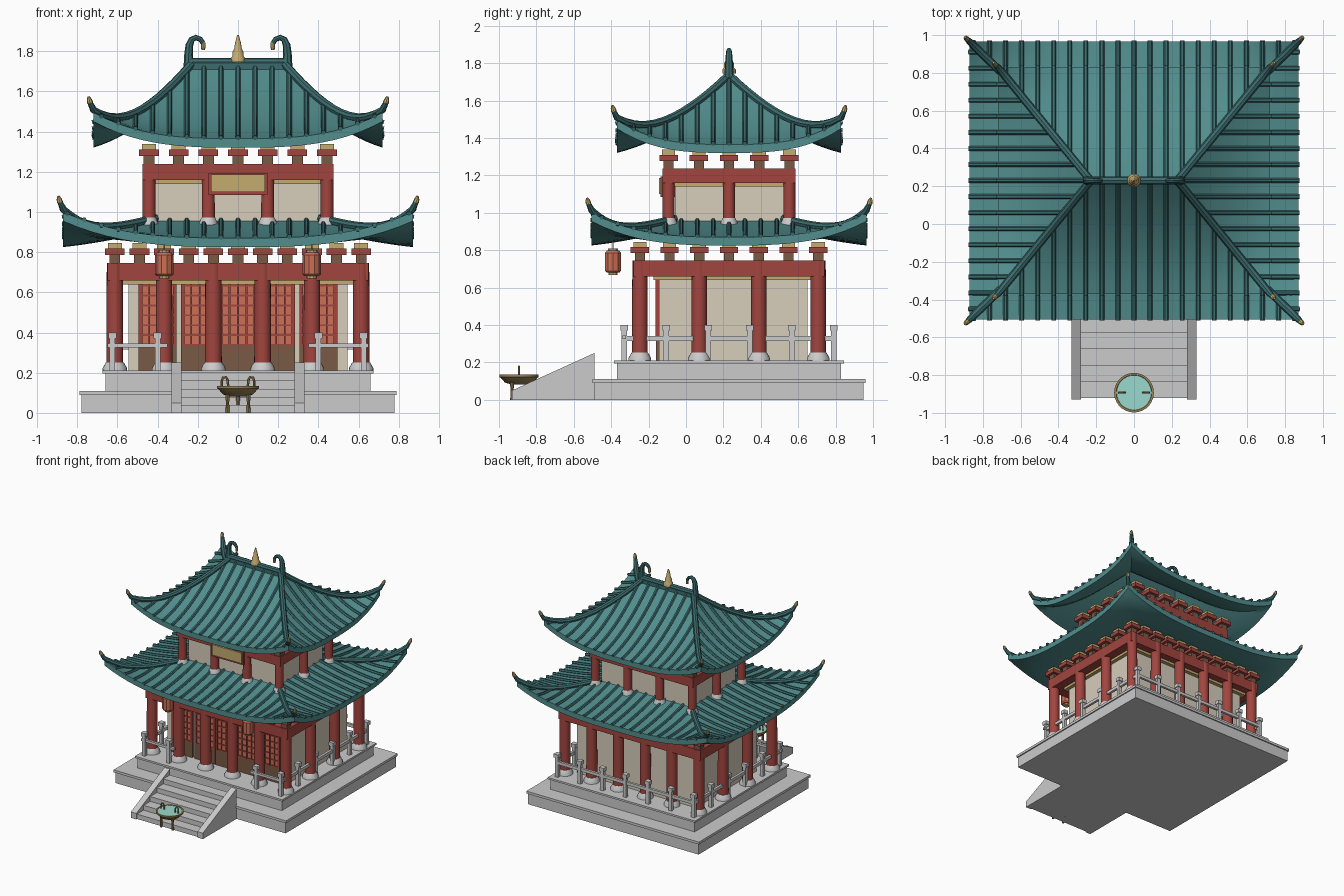
import bpy, bmesh, math
from mathutils import Vector, Matrix

if "Cube" in bpy.data.objects:
    bpy.data.objects.remove(bpy.data.objects["Cube"])

CY = 0.23  # building centre in y
COL = dict(teal=(.085, .27, .27), dark=(.045, .15, .155), red=(.36, .06, .05), cream=(.68, .61, .5),
           gold=(.56, .41, .16), orange=(.6, .16, .09), brown=(.19, .1, .06), bronze=(.32, .22, .09),
           water=(.32, .7, .62))


def finish(bm, name, color=None, smooth=False, oy=CY):
    bmesh.ops.recalc_face_normals(bm, faces=bm.faces)
    me = bpy.data.meshes.new(name)
    bm.to_mesh(me)
    bm.free()
    if smooth:
        me.polygons.foreach_set("use_smooth", [True] * len(me.polygons))
        me.set_sharp_from_angle(angle=math.radians(40))
    ob = bpy.data.objects.new(name, me)
    ob.location.y = oy
    bpy.context.collection.objects.link(ob)
    if color:
        mat = bpy.data.materials.get(color) or bpy.data.materials.new(color)
        mat.diffuse_color = (*COL[color], 1)
        mat.use_nodes = True
        mat.node_tree.nodes["Principled BSDF"].inputs["Base Color"].default_value = mat.diffuse_color
        me.materials.append(mat)
    return ob


def box(bm, x0, x1, y0, y1, z0, z1):
    m = Matrix.Translation(((x0 + x1) / 2, (y0 + y1) / 2, (z0 + z1) / 2)) @ Matrix.Diagonal((x1 - x0, y1 - y0, z1 - z0, 1))
    bmesh.ops.create_cube(bm, size=1, matrix=m)


def slab(bm, hx, hy, z0, z1, x=0, y=0):
    box(bm, x - hx, x + hx, y - hy, y + hy, z0, z1)


def lathe(bm, profile, x=0, y=0, n=20):
    rings = [[bm.verts.new((x + r * math.cos(i * math.tau / n), y + r * math.sin(i * math.tau / n), z))
              for i in range(n)] for r, z in profile]
    skin(bm, rings, n)


def skin(bm, rings, n):
    for a, b in zip(rings, rings[1:]):
        for i in range(n):
            bm.faces.new((a[i], a[(i + 1) % n], b[(i + 1) % n], b[i]))
    bm.faces.new(rings[0][::-1])
    bm.faces.new(rings[-1])


def tube(bm, pts, radii, n=6, ref=(0, 0, 1)):
    pts = [Vector(p) for p in pts]
    if not isinstance(radii, (list, tuple)):
        radii = [radii] * len(pts)
    rings = []
    for i, p in enumerate(pts):
        t = (pts[min(i + 1, len(pts) - 1)] - pts[max(i - 1, 0)]).normalized()
        a = t.cross(Vector(ref)).normalized()
        b = a.cross(t)
        rings.append([bm.verts.new(p + radii[i] * (a * math.cos(k * math.tau / n) + b * math.sin(k * math.tau / n)))
                      for k in range(n)])
    skin(bm, rings, n)


def perimeter(hx, hy, nx, ny):
    xs = [-hx + 2 * hx * i / nx for i in range(nx + 1)]
    ys = [-hy + 2 * hy * i / ny for i in range(1, ny)]
    return [(x, s * hy) for x in xs for s in (-1, 1)] + [(s * hx, y) for y in ys for s in (-1, 1)]


# Stone platform in two tiers
bm = bmesh.new()
slab(bm, .78, .72, 0, .09)
slab(bm, .79, .73, .09, .11)
slab(bm, .66, .6, .11, .195)
slab(bm, .675, .615, .195, .21)
finish(bm, "platform")

# Front steps with sloping side walls
bm = bmesh.new()
for i in range(5):
    box(bm, -.285, .285, -.92 + .086 * i, -.49, .04 * i, .04 * (i + 1))
finish(bm, "steps", oy=0)
bm = bmesh.new()
for s in (-1, 1):
    rings = [[bm.verts.new((s * x, y, z)) for y, z in ((-.93, 0), (-.49, 0), (-.49, .25), (-.93, .05))] for x in (.28, .33)]
    skin(bm, rings, 4)
finish(bm, "step_walls", oy=0)

# Balustrade: open at the front centre
bm = bmesh.new()
posts = [p for p in perimeter(.625, .56, 6, 5) if p[1] > -.55 or abs(p[0]) > .6] + [(-.4, -.56), (.4, -.56)]
for x, y in posts:
    slab(bm, .014, .014, .21, .37, x, y)
    slab(bm, .02, .02, .37, .4, x, y)
for s in (-1, 1):
    slab(bm, .01, .56, .315, .34, s * .625, 0)
    slab(bm, .15, .01, .325, .345, s * .5, -.56)
slab(bm, .625, .01, .315, .34, 0, .56)
finish(bm, "balustrade")


# One storey: walls, columns, beam, trim and bracket sets
def storey(name, hx, hy, nx, ny, r, z0, zb, zt, wall, beam):
    bm = bmesh.new()
    box(bm, -wall[0], wall[0], wall[1], wall[2], z0 - .03, zb + .02)
    finish(bm, name + "_walls", "cream")
    bm = bmesh.new()
    box(bm, -wall[0] - .03, wall[0] + .03, wall[1] - .03, wall[2] + .03, zb - .02, zb)
    finish(bm, name + "_gold_trim", "gold")
    bm, bases = bmesh.new(), bmesh.new()
    for x, y in perimeter(hx, hy, nx, ny):
        lathe(bm, [(r * 1.05, z0), (r, zt)], x, y)
        lathe(bases, [(r * 1.55, z0 - .01), (r * 1.5, z0 + .015), (r * 1.1, z0 + .042)], x, y)
    finish(bm, name + "_columns", "red", True)
    finish(bases, name + "_column_bases", None, True)
    bm = bmesh.new()
    slab(bm, *beam, zb, zt)
    finish(bm, name + "_beam", "red")
    blocks, arms, caps = bmesh.new(), bmesh.new(), bmesh.new()
    for x, y in perimeter(hx, hy, nx * 2, ny * 2):
        slab(blocks, .027, .027, zt, zt + .042, x, y)
        slab(arms, .049, .049, zt + .04, zt + .072, x, y)
        slab(caps, .035, .035, zt + .072, zt + .1, x, y)
    finish(blocks, name + "_bracket_blocks", "brown")
    finish(arms, name + "_bracket_arms", "red")
    finish(caps, name + "_bracket_caps", "gold")


storey("lower", .613, .477, 5, 3, .04, .21, .66, .745, (.545, -.375, .42), (.65, .51))
storey("upper", .443, .323, 3, 2, .031, .93, 1.16, 1.238, (.41, -.29, .29), (.475, .355))

# Lattice doors on the front wall
back, bars, low = bmesh.new(), bmesh.new(), bmesh.new()
fy = -.375
for cx in (-.4, -.19, 0, .19, .4):
    slab(back, .09, .006, .33, .64, cx, fy - .004)
    slab(low, .094, .012, .21, .335, cx, fy - .004)
    for i in range(5):
        slab(bars, .009 if i in (0, 4) else .004, .013, .335, .64, cx - .085 + .0425 * i, fy - .005)
    for i in range(7):
        slab(bars, .09, .011, .334 + .049 * i, .343 + .049 * i, cx, fy - .005)
finish(back, "door_panes", "orange")
finish(bars, "door_lattice", "red")
finish(low, "door_lower_panels", "brown")

# Blank plaque under the upper eave
bm = bmesh.new()
box(bm, -.147, .147, -.365, -.29, 1.085, 1.195)
finish(bm, "plaque_frame", "red")
bm = bmesh.new()
box(bm, -.135, .135, -.375, -.36, 1.1, 1.187)
finish(bm, "plaque", "gold")


# Curved hip roof with upturned corners, tile rolls and hip ridges
def roof(name, a, b, c, e, z0, h, bend, lift=.13, thick=.045):
    def point(k, u, t, dz=0.0):
        A, B, C, E = (a, b, c, e) if k % 2 == 0 else (b, a, e, c)
        half = max(A + (C - A) * t, 1e-6)
        d = B + (E - B) * t
        tt = max(t, 0)
        z = z0 + h * ((1 - bend) * tt + bend * tt * tt) + lift * min(1, abs(u) / half) ** 3 * (1 - tt) ** 4 + dz
        return Vector(((u, -d, z), (d, u, z), (-u, d, z), (-d, -u, z))[k])

    bm, rolls, hips, tips = bmesh.new(), bmesh.new(), bmesh.new(), bmesh.new()
    N, M = 24, 12
    for k in range(4):
        A, C = (a, c) if k % 2 == 0 else (b, e)
        g = [[bm.verts.new(point(k, (2 * i / N - 1) * (A + (C - A) * j / M), j / M)) for i in range(N + 1)]
             for j in range(M + 1)]
        for j in range(M):
            for i in range(N):
                bm.faces.new((g[j][i], g[j][i + 1], g[j + 1][i + 1], g[j + 1][i]))
        n = int(A / .085)
        for i in range(-n, n + 1):
            u = i * .085
            tm = min(1, (A - abs(u)) / (A - C))
            if tm > .04:
                tube(rolls, [point(k, u, -.012 + (tm + .012) * q / 9, .004) for q in range(10)], .0125)
        # hip ridge and gilded tip at this side's right-hand corner
        line = [point(k, A + (C - A) * q / 12, q / 12, .014) for q in range(13)]
        out = Vector((math.copysign(1, line[0].x), math.copysign(1, line[0].y), 0))
        end = line[0] + out * .016 + Vector((0, 0, .035))
        tube(hips, [end] + line, [.013, .018] + [.021] * 12, 8)
        tube(tips, [end, end + out * .004 + Vector((0, 0, .015)), end + out * .008 + Vector((0, 0, .03))],
             [.015, .013, .006], 8)
    bmesh.ops.remove_doubles(bm, verts=bm.verts, dist=.0005)
    low = bmesh.ops.extrude_face_region(bm, geom=bm.faces[:], use_keep_orig=True)["geom"]
    bmesh.ops.translate(bm, verts=[v for v in low if isinstance(v, bmesh.types.BMVert)], vec=(0, 0, -thick))
    finish(bm, name + "_roof", "teal", True)
    finish(rolls, name + "_tile_rolls", "dark", True)
    finish(hips, name + "_hip_ridges", "dark", True)
    finish(tips, name + "_corner_tips", "gold", True)


roof("lower", .87, .735, .41, .29, .87, .085, .4)
roof("upper", .72, .60, .23, 0, 1.365, .36, .6)

# Main ridge with hooked end ornaments and a finial
bm = bmesh.new()
slab(bm, .245, .018, 1.7, 1.745)
tube(bm, [(-.25, 0, 1.745), (.25, 0, 1.745)], .022, 8)
finish(bm, "main_ridge", "dark", True)
hooks, beads = bmesh.new(), bmesh.new()
for s in (-1, 1):
    path = [(.245, 1.72), (.246, 1.78), (.242, 1.83), (.23, 1.858), (.21, 1.868), (.188, 1.86), (.174, 1.84)]
    tube(hooks, [(s * x, 0, z) for x, z in path], [.026, .022, .019, .016, .014, .013, .012], 8, (0, 1, 0))
    lathe(beads, [(.009, 1.805), (.011, 1.82), (.011, 1.842)], s * .173, 0, 8)
finish(hooks, "ridge_hooks", "dark", True)
finish(beads, "ridge_hook_tips", "gold", True)
bm = bmesh.new()
lathe(bm, [(.036, 1.745), (.036, 1.765), (.028, 1.775), (.026, 1.8), (.018, 1.815), (.015, 1.84), (.004, 1.88)], n=16)
finish(bm, "finial", "gold", True)

# Hanging lanterns
body, caps = bmesh.new(), bmesh.new()
for x in (-.367, .367):
    lathe(body, [(.036, .68), (.045, .69), (.045, .785), (.036, .797)], x, -.62, 10)
    lathe(caps, [(.026, .668), (.026, .682)], x, -.62, 10)
    lathe(caps, [(.028, .795), (.028, .81)], x, -.62, 10)
    lathe(caps, [(.004, .8), (.004, .87)], x, -.62, 6)
finish(body, "lanterns", "orange")
finish(caps, "lantern_caps", "gold")

# Bronze basin in front of the steps
bm = bmesh.new()
lathe(bm, [(.04, .082), (.075, .092), (.095, .115), (.105, .122), (.105, .135), (.094, .135), (.09, .128)], 0, -.893, 28)
for x, y in ((-.052, -.93), (.052, -.93), (0, -.84)):
    lathe(bm, [(.01, 0), (.008, .05), (.012, .1)], x, y, 8)
for s in (-1, 1):
    tube(bm, [(s * x, -.893, z) for x, z in ((.048, .125), (.052, .165), (.06, .178), (.075, .176), (.08, .16), (.08, .125))],
         .006, 6, (0, 1, 0))
finish(bm, "basin", "bronze", True, 0)
bm = bmesh.new()
lathe(bm, [(.092, .126), (.092, .133)], 0, -.893, 28)
finish(bm, "basin_water", "water", False, 0)
